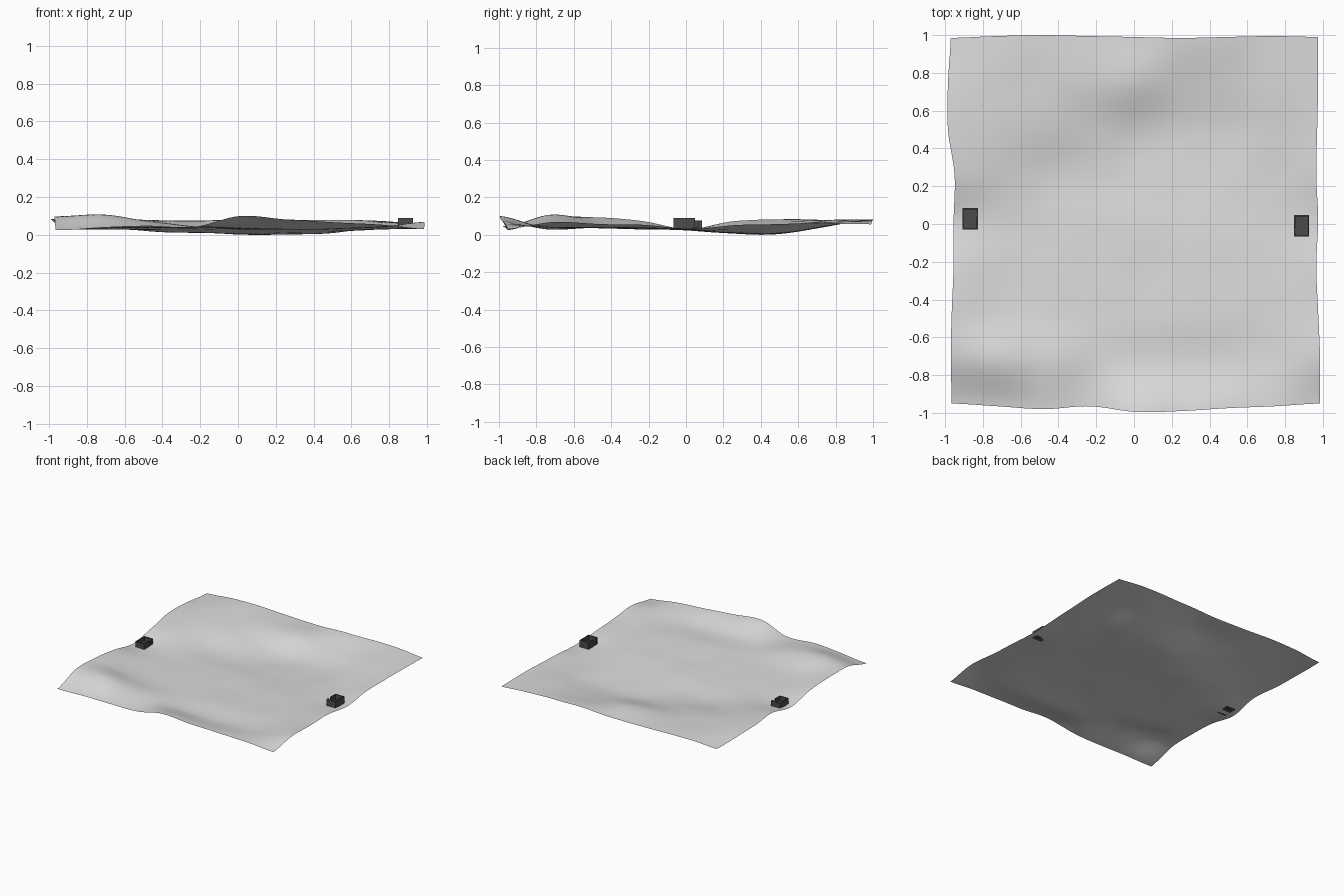
import bpy, bmesh, math
from mathutils import Vector, noise

if "Cube" in bpy.data.objects:
    bpy.data.objects.remove(bpy.data.objects["Cube"])


def material(name, c):
    m = bpy.data.materials.new(name)
    m.diffuse_color = (c, c, c, 1)
    m.use_nodes = True
    m.node_tree.nodes["Principled BSDF"].inputs["Base Color"].default_value = m.diffuse_color
    return m


GROUND = material("light grey", 0.72)
DARK = material("charcoal", 0.07)

# Height control grid in thousandths: rows from back to front, columns left to right
HEIGHTS = [
    [70, 84, 86, 76, 74, 84, 84, 80, 62],
    [84, 84, 78, 78, 78, 50, 48, 72, 64],
    [88, 76, 62, 40, 16, 10, 16, 50, 62],
    [78, 56, 24, 16, 12, 12, 18, 34, 56],
    [36, 33, 32, 30, 30, 30, 31, 32, 36],
    [78, 46, 38, 36, 35, 36, 38, 42, 58],
    [98, 66, 46, 42, 41, 41, 42, 45, 64],
    [98, 112, 80, 52, 44, 34, 38, 46, 74],
    [30, 44, 50, 46, 106, 86, 72, 60, 36],
]
# Outline offsets at the same nine stations
LEFT = [-.97, -.985, -.985, -.95, -.955, -.955, -.965, -.97, -.965]
RIGHT = [.975, .975, .97, .965, .975, .965, .975, .985, .985]
BACK = [.985, .995, 1.0, .995, .99, .985, .99, .995, .99]
FRONT = [-.95, -.965, -.98, -.965, -.995, -.99, -.975, -.965, -.95]


def spline(v, t):
    """Smooth curve through evenly spaced values, t from 0 to 1."""
    n = len(v) - 1
    i = min(int(t * n), n - 1)
    f = t * n - i
    a, b, c, d = (v[max(i - 1, 0)], v[i], v[i + 1], v[min(i + 2, n)])
    return b + .5 * f * (c - a + f * (2 * a - 5 * b + 4 * c - d + f * (3 * (b - c) + d - a)))


def make(name, bm, mat):
    me = bpy.data.meshes.new(name)
    bm.to_mesh(me)
    bm.free()
    ob = bpy.data.objects.new(name, me)
    bpy.context.collection.objects.link(ob)
    me.materials.append(mat)
    return ob


# Rolling terrain sheet
N = 80
bm = bmesh.new()
bmesh.ops.create_grid(bm, x_segments=N, y_segments=N, size=1)
for v in bm.verts:
    u, w = (v.co.x + 1) / 2, (1 - v.co.y) / 2
    z = spline([spline(row, u) for row in HEIGHTS], w) / 1000
    z += .003 * noise.noise(Vector((u * 9, w * 9, 1.7)))
    x0, x1 = spline(LEFT, w), spline(RIGHT, w)
    y0, y1 = spline(FRONT, u), spline(BACK, u)
    v.co = (x0 + (x1 - x0) * u, y1 + (y0 - y1) * w, z)
low = min(v.co.z for v in bm.verts)
for v in bm.verts:
    v.co.z -= low
for f in bm.faces:
    f.smooth = True
make("terrain", bm, GROUND)


# Open-topped bunkers, one at each side, turned half a circle from each other
def block(bm, x0, x1, y0, y1, z0, z1):
    r = bmesh.ops.create_cube(bm, size=1)
    for v in r["verts"]:
        v.co = (x0 if v.co.x < 0 else x1, y0 if v.co.y < 0 else y1, z0 if v.co.z < 0 else z1)


def bunker(name, x, y, z, turn, h):
    bm = bmesh.new()
    a, b, t = .04, .057, .007
    block(bm, -a, a, -b, b, 0, .012)              # floor
    block(bm, a - t, a, -b, b, .012, h)           # outer wall
    block(bm, -a + t, a - t, b - t, b, .012, h)   # end walls
    block(bm, -a + t, a - t, -b, -b + t, .012, h)
    block(bm, -a, -a + t, -.01, b, .012, h)       # inner wall with doorway gap
    block(bm, -a, -a + t, -b, -b + .02, .012, h)
    ob = make(name, bm, DARK)
    ob.location = (x, y, z)
    ob.rotation_euler.z = turn


bunker("right_bunker", .887, -.01, .033, 0, .056)
bunker("left_bunker", -.867, .028, .03, math.pi, .046)
